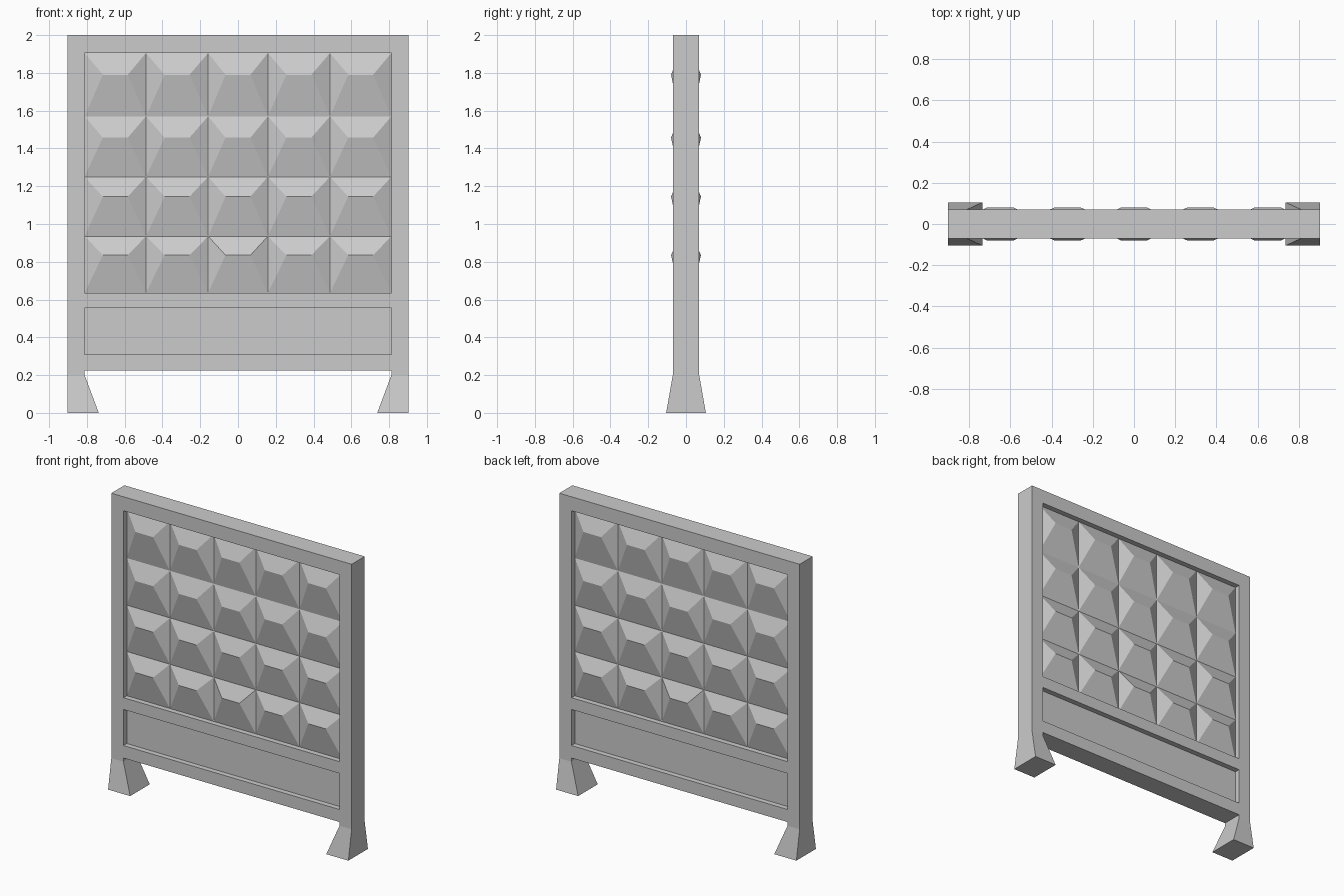
import bpy, bmesh
from mathutils import Vector

if "Cube" in bpy.data.objects:
    bpy.data.objects.remove(bpy.data.objects["Cube"])

HALF_W, INNER, T, FLOOR = 0.903, 0.812, 0.07, 0.034
BOTTOM, TOP = 0.225, 2.0
COLS = [-INNER, -0.487, -0.158, 0.158, 0.487, INNER]
ROWS = [0.635, 0.935, 1.25, 1.57, 1.905]
RIDGES = [0.835, 1.145, 1.457, 1.79]


def build(name, faces, signs):
    """Make an object from (points, outward hint) faces, repeated for each mirror sign pair."""
    bm = bmesh.new()
    for sx, sy in signs:
        s = Vector((sx, sy, 1))
        for pts, out in faces:
            f = bm.faces.new([bm.verts.new(Vector(p) * s) for p in pts])
            f.normal_update()
            if f.normal.dot(Vector(out) * s) < 0:
                f.normal_flip()
    bmesh.ops.remove_doubles(bm, verts=bm.verts, dist=1e-5)
    mesh = bpy.data.meshes.new(name)
    bm.to_mesh(mesh)
    bm.free()
    obj = bpy.data.objects.new(name, mesh)
    bpy.context.collection.objects.link(obj)
    return obj


def front(x0, x1, z0, z1, y):
    return [(x0, -y, z0), (x1, -y, z0), (x1, -y, z1), (x0, -y, z1)], (0, -1, 0)


def level(x0, x1, y0, y1, z, up):
    return [(x0, -y0, z), (x1, -y0, z), (x1, -y1, z), (x0, -y1, z)], (0, 0, up)


def side(x, y0, y1, z0, z1, out):
    return [(x, -y0, z0), (x, -y1, z0), (x, -y1, z1), (x, -y0, z1)], (out, 0, 0)


QUARTERS = [(1, 1), (-1, 1), (1, -1), (-1, -1)]
HALVES = [(1, 1), (1, -1)]

# Frame: post face, three rails, outer sides and recess walls (one quarter, mirrored)
recesses = [(0.31, 0.555), (ROWS[0], ROWS[-1])]
frame = [front(INNER, HALF_W, BOTTOM, TOP, T),
         side(HALF_W, 0, T, BOTTOM, TOP, 1),
         level(0, HALF_W, 0, T, TOP, 1),
         level(0, INNER, 0, T, BOTTOM, -1)]
for z0, z1 in [(BOTTOM, 0.31), (0.555, ROWS[0]), (ROWS[-1], TOP)]:
    frame.append(front(0, INNER, z0, z1, T))
for z0, z1 in recesses:
    frame += [level(0, INNER, FLOOR, T, z0, 1),
              level(0, INNER, FLOOR, T, z1, -1),
              side(INNER, FLOOR, T, z0, z1, -1)]
build("frame", frame, QUARTERS)

# Plain lower panel on both sides
build("lower_panel", [front(-INNER, INNER, *recesses[0], FLOOR)], HALVES)

# Faceted studs: hipped shapes with a short ridge near the top of each cell
studs = []
for x0, x1 in zip(COLS, COLS[1:]):
    for z0, z1, zr in zip(ROWS, ROWS[1:], RIDGES):
        cx = (x0 + x1) / 2
        a, b, c, d = front(x0, x1, z0, z1, FLOOR)[0]
        l, r = (cx - 0.066, -0.079, zr), (cx + 0.066, -0.079, zr)
        for pts in [(a, b, r, l), (b, c, r), (c, d, l, r), (d, a, l)]:
            studs.append((pts, (0, -1, 0)))
build("faceted_panel", studs, HALVES)

# Flared feet: section loft as (z, inner x, half depth)
sections = [(0, 0.737, 0.105), (0.2, INNER, T), (BOTTOM, INNER, T)]
feet = [level(0.737, HALF_W, 0, 0.105, 0, -1)]
for (z0, i0, d0), (z1, i1, d1) in zip(sections, sections[1:]):
    feet += [([(i0, -d0, z0), (HALF_W, -d0, z0), (HALF_W, -d1, z1), (i1, -d1, z1)], (0, -1, 0)),
             ([(HALF_W, 0, z0), (HALF_W, -d0, z0), (HALF_W, -d1, z1), (HALF_W, 0, z1)], (1, 0, 0)),
             ([(i0, 0, z0), (i0, -d0, z0), (i1, -d1, z1), (i1, 0, z1)], (-1, 0, 0))]
build("feet", feet, QUARTERS)
